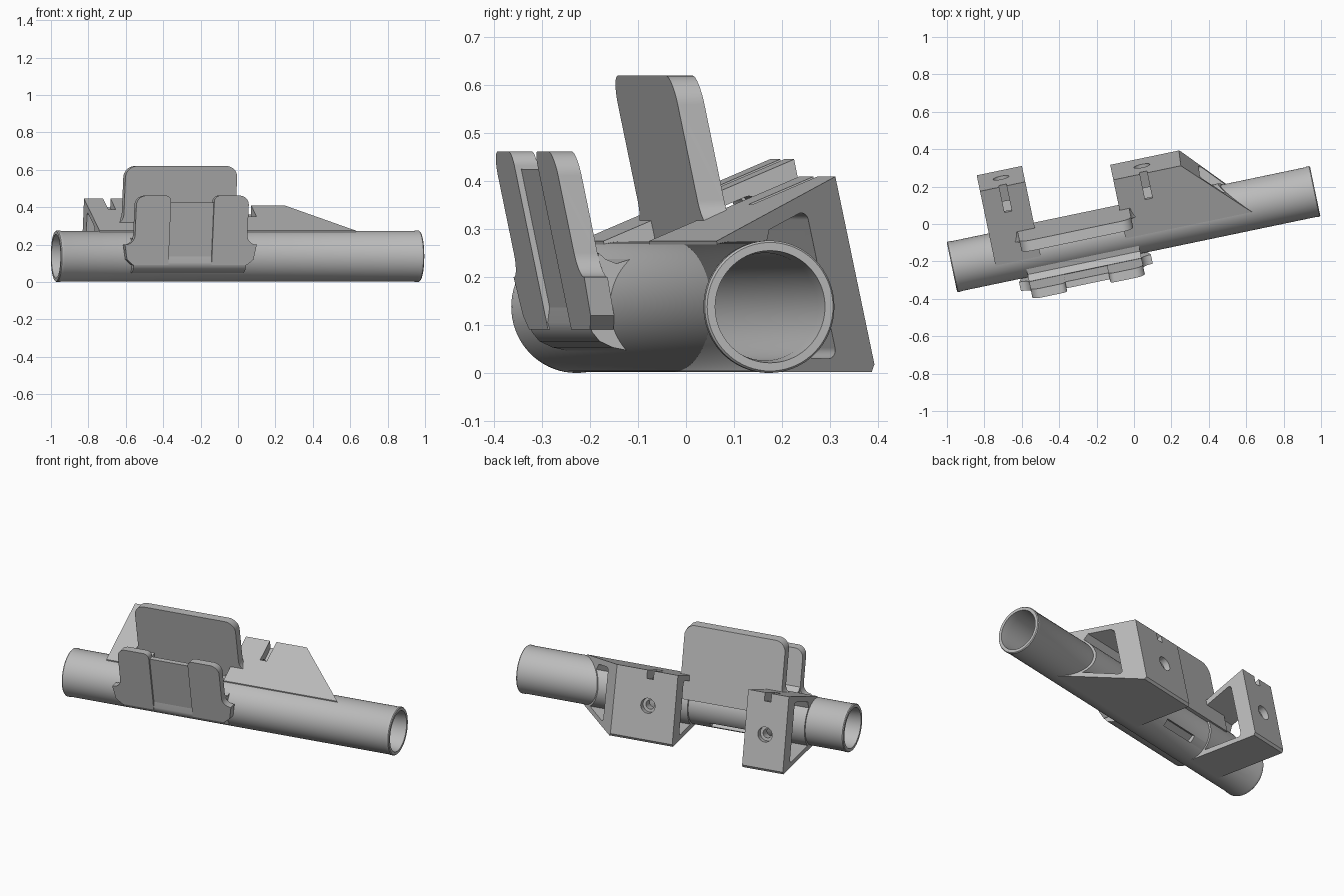
import bpy, bmesh, math
from mathutils import Matrix, Vector

if "Cube" in bpy.data.objects:
    bpy.data.objects.remove(bpy.data.objects["Cube"])

grey = bpy.data.materials.new("plain_grey")
grey.use_nodes = True
grey.diffuse_color = (0.5, 0.5, 0.5, 1)
grey.node_tree.nodes["Principled BSDF"].inputs["Base Color"].default_value = grey.diffuse_color

# Parts are built along x, then the whole assembly is turned into place
PLACE = Matrix.Translation((-0.0025, -0.0275, 0)) @ Matrix.Rotation(math.radians(11.8), 4, 'Z')
R = 0.138
LEAN = 0.21          # lean of plates and back faces
SLOPE = 0.42         # slope of bracket tops


def top_z(y):
    return 0.275 + SLOPE * (y + 0.04)


def make(name, bm):
    bmesh.ops.recalc_face_normals(bm, faces=bm.faces)
    me = bpy.data.meshes.new(name)
    bm.to_mesh(me)
    bm.free()
    ob = bpy.data.objects.new(name, me)
    bpy.context.collection.objects.link(ob)
    return ob


def rounded(points, n=7):
    """Polygon from (a, b, radius) corners with filleted corners."""
    out = []
    for i, (a, b, r) in enumerate(points):
        p = Vector((a, b))
        if r == 0:
            out.append(p)
            continue
        d1 = (Vector(points[i - 1][:2]) - p).normalized()
        d2 = (Vector(points[(i + 1) % len(points)][:2]) - p).normalized()
        half = math.acos(d1.dot(d2)) / 2
        t = r / math.tan(half)
        mid = p + (d1 + d2).normalized() * (r / math.sin(half))
        s, e = p + d1 * t - mid, p + d2 * t - mid
        for k in range(n + 1):
            out.append(mid + s.lerp(e, k / n).normalized() * r)
    return out


def extrude(name, pts3, vec):
    """Closed prism from a planar outline."""
    bm = bmesh.new()
    near = [bm.verts.new(p) for p in pts3]
    far = [bm.verts.new(Vector(p) + Vector(vec)) for p in pts3]
    bm.faces.new(near)
    bm.faces.new(far[::-1])
    for i in range(len(near)):
        bm.faces.new((near[i - 1], far[i - 1], far[i], near[i]))
    return make(name, bm)


def prism(name, profile, x0, x1):
    return extrude(name, [(x0, p[0], p[1]) for p in profile], (x1 - x0, 0, 0))


def leaning_plate(name, outline, y_at_zero, thick):
    pts = [(x, y_at_zero - LEAN * z, z) for x, z in outline]
    return extrude(name, pts, (0, thick, 0))


def rod(name, radius, length, matrix):
    bm = bmesh.new()
    bmesh.ops.create_cone(bm, cap_ends=True, segments=64, radius1=radius,
                          radius2=radius, depth=length, matrix=matrix)
    return make(name, bm)


def cut(ob, cutters):
    for c in cutters:
        c.hide_render = True
        m = ob.modifiers.new("cut", 'BOOLEAN')
        m.operation, m.solver, m.object = 'DIFFERENCE', 'EXACT', c
    bpy.context.view_layer.update()
    old = ob.data
    ob.data = bpy.data.meshes.new_from_object(ob.evaluated_get(bpy.context.evaluated_depsgraph_get()))
    ob.modifiers.clear()
    bpy.data.meshes.remove(old)
    for c in cutters:
        bpy.data.objects.remove(c)


def bore():
    return rod("bore_cutter", R - 0.025, 1.9,
               Matrix.Translation((0, 0, R)) @ Matrix.Rotation(math.pi / 2, 4, 'Y'))


parts = []

# Tube with thin end lips
L = 0.992
profile = [(-L, 0.117), (-L, R - 0.004), (-L + 0.005, R), (-L + 0.02, R), (-L + 0.025, R - 0.002)]
profile += [(-x, r) for x, r in reversed(profile)]
profile += [(L - 0.05, 0.112), (-L + 0.05, 0.112)]
bm = bmesh.new()
N = 72
rings = []
for k in range(N):
    a = 2 * math.pi * k / N
    rings.append([bm.verts.new((x, r * math.cos(a), R + r * math.sin(a))) for x, r in profile])
for k in range(N):
    p, q = rings[k], rings[(k + 1) % N]
    for j in range(len(profile)):
        i = (j + 1) % len(profile)
        bm.faces.new((p[j], p[i], q[i], q[j]))
tube = make("tube", bm)
strap_slot = prism("slot_cutter", [(0.07, 0.05), (0.1, 0.075), (0.17, 0.045), (0.13, 0.0)], -0.41, -0.175)
cut(tube, [strap_slot])
parts.append(tube)


# Mounting brackets: hollow wedge blocks behind the tube
def bracket(name, x0, x1, foot, y_top, hole_x, taper=None):
    shape = [(-0.04, top_z(-0.04)), (y_top, top_z(y_top)), (foot - 0.004, 0.018),
             (foot - 0.012, 0.002), (0, 0.002)]
    ob = prism(name, shape, x0, x1)
    if taper:
        a, b, c = map(Vector, taper)
        normal = (b - a).cross(c - a)
        if normal.x < 0:
            normal.negate()
        bm = bmesh.new()
        bm.from_mesh(ob.data)
        res = bmesh.ops.bisect_plane(bm, geom=bm.verts[:] + bm.edges[:] + bm.faces[:],
                                     plane_co=a, plane_no=normal, clear_outer=True)
        edges = [e for e in res["geom_cut"] if isinstance(e, bmesh.types.BMEdge)]
        bmesh.ops.contextual_create(bm, geom=edges)
        bmesh.ops.recalc_face_normals(bm, faces=bm.faces)
        bm.to_mesh(ob.data)
        bm.free()
    # side window between tube, top, back and bottom walls
    wall = foot - 0.095
    yb = (wall - LEAN * (top_z(0) - 0.035)) / (1 + LEAN * SLOPE)
    arc = [(0.147 * math.cos(t), R + 0.147 * math.sin(t), 0)
           for t in [math.radians(-46 + 10 * k) for k in range(11)]]
    corners = arc + [(0.1, top_z(0.1) - 0.035, 0), (yb, top_z(yb) - 0.035, 0.018),
                     (wall - LEAN * 0.03, 0.03, 0.018)]
    window = prism("window_cutter", rounded(corners), x0 - 0.1, x1 + 0.1)
    # slot along the top
    ya, ye = y_top - 0.145, y_top + 0.05
    slot = prism("slot_cutter", [(ya, top_z(ya) + 0.03), (ye, top_z(ye) + 0.03),
                                 (ye, top_z(ye) - 0.05), (ya + 0.02, top_z(ya) - 0.05)],
                 hole_x - 0.02, hole_x + 0.02)
    # stepped screw hole through the back wall
    z = 0.21
    aim = Vector((0, 1, LEAN)).to_track_quat('Z', 'Y').to_matrix().to_4x4()
    at = Matrix.Translation((hole_x, foot - LEAN * z, z)) @ aim
    cut(ob, [bore(), window, slot, rod("counterbore_cutter", 0.043, 0.07, at),
             rod("screw_cutter", 0.026, 0.3, at)])
    parts.append(ob)


bracket("left_end_bracket", -0.762, -0.515, 0.457, 0.366, -0.637)
bracket("tapered_bracket", -0.052, 0.75, 0.366, 0.28, 0.113,
        [(0.317, 0.28, top_z(0.28)), (0.638, -0.04, 0.275), (0.324, 0.365, 0)])

# Tall rear plate with flared foot
xl, xr = -0.61, 0.0
tall = leaning_plate("tall_plate", rounded([
    (xl - 0.055, 0.2, 0), (xl - 0.055, 0.31, 0), (xl, 0.31, 0.05), (xl, 0.62, 0.06),
    (xr, 0.62, 0.06), (xr, 0.31, 0.05), (xr + 0.055, 0.31, 0), (xr + 0.055, 0.2, 0)]),
    0.128, 0.057)
cut(tall, [bore()])
parts.append(tall)

# Front lobes, mirrored about the middle of the holder
mid = -0.297
for side, name in ((-1, "front_lobe_a"), (1, "front_lobe_b")):
    outline = rounded([(mid + side * a, z, r) for a, z, r in (
        (0.118, 0.09, 0), (0.118, 0.462, 0.03), (0.307, 0.462, 0.05),
        (0.307, 0.2, 0.05), (0.36, 0.2, 0), (0.345, 0.12, 0), (0.31, 0.09, 0))])
    lobe = leaning_plate(name, outline, -0.16, 0.05)
    cut(lobe, [bore()])
    parts.append(lobe)

# Recessed panel between the lobes
panel = leaning_plate("middle_panel", [(mid - 0.12, 0.09), (mid - 0.12, 0.425),
                                       (mid + 0.12, 0.425), (mid + 0.12, 0.09)], -0.147, 0.035)
cut(panel, [bore()])
parts.append(panel)

# Saddle blending the front plates into the tube
saddle = prism("front_saddle", [(-0.18, 0.105), (-0.174, 0.085), (-0.158, 0.066), (-0.13, 0.053),
                                (-0.09, 0.045), (-0.09, 0.238), (-0.122, 0.228),
                                (-0.145, 0.237), (-0.16, 0.25)], mid - 0.307, mid + 0.307)
cut(saddle, [bore()])
parts.append(saddle)

# Placement, material and shading
for ob in parts:
    me = ob.data
    me.transform(PLACE)
    me.materials.clear()
    me.materials.append(grey)
    for p in me.polygons:
        p.use_smooth = True
        p.material_index = 0
    me.set_sharp_from_angle(angle=math.radians(30))
